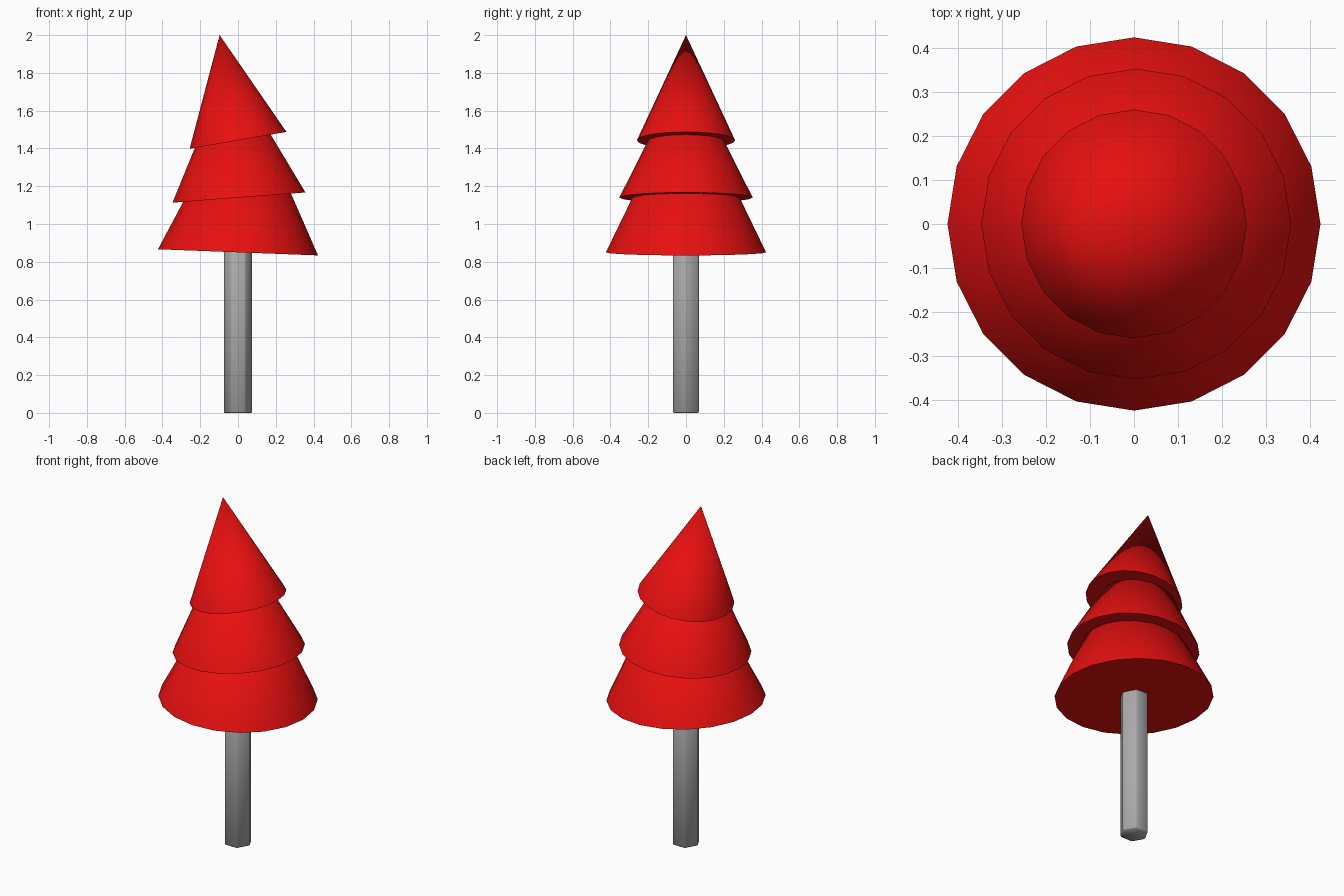
import bpy
import math

cube = bpy.data.objects.get("Cube")
if cube:
    bpy.data.objects.remove(cube, do_unlink=True)


def make_material(name, color):
    mat = bpy.data.materials.new(name)
    mat.use_nodes = True
    mat.diffuse_color = color
    bsdf = mat.node_tree.nodes["Principled BSDF"]
    bsdf.inputs["Base Color"].default_value = color
    return mat


red = make_material("foliage red", (0.8, 0.005, 0.005, 1))
grey = make_material("trunk grey", (0.4, 0.4, 0.4, 1))


def foliage_tier(name, x, z, radius, height, tilt):
    """Cone whose base centre sits at (x, 0, z), leaning sideways about y."""
    angle = math.radians(tilt)
    half = height / 2
    centre = (x + half * math.sin(angle), 0, z + half * math.cos(angle))
    bpy.ops.mesh.primitive_cone_add(vertices=20, radius1=radius, radius2=0,
                                    depth=height, location=centre,
                                    rotation=(0, angle, 0))
    tier = bpy.context.object
    tier.name = name
    tier.data.materials.append(red)
    bpy.ops.object.shade_smooth_by_angle(angle=math.radians(35))


# Three leaning foliage tiers
foliage_tier("lower_foliage", 0.0, 0.85, 0.424, 0.877, 2.2)
foliage_tier("middle_foliage", 0.005, 1.14, 0.353, 0.705, -4.4)
foliage_tier("upper_foliage", 0.0, 1.443, 0.26, 0.566, -9.9)

# Six-sided trunk with softened edges
trunk_height = 0.95
bpy.ops.mesh.primitive_cylinder_add(vertices=6, radius=0.078, depth=trunk_height,
                                    location=(0, 0, trunk_height / 2),
                                    rotation=(0, 0, math.radians(30)))
trunk = bpy.context.object
trunk.name = "trunk"
trunk.data.materials.append(grey)
bevel = trunk.modifiers.new("soft_edges", 'BEVEL')
bevel.width = 0.006
bevel.segments = 1
bpy.ops.object.shade_smooth()
